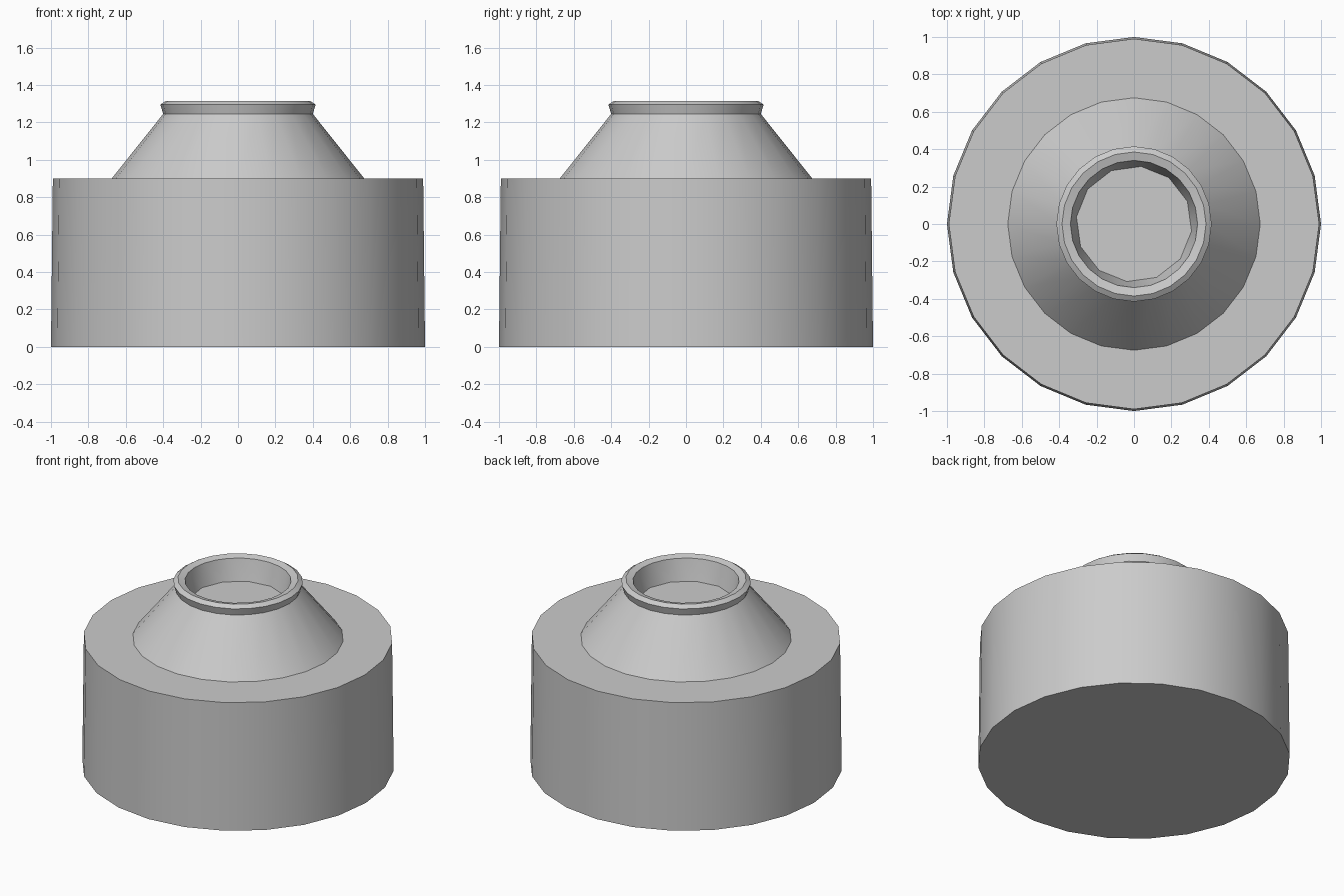
import bpy, bmesh, math

cube = bpy.data.objects.get("Cube")
if cube:
    bpy.data.objects.remove(cube, do_unlink=True)

SIDES = 24
grey = bpy.data.materials.new("plain grey")
grey.use_nodes = True
colour = (0.6, 0.6, 0.6, 1)
grey.diffuse_color = colour
grey.node_tree.nodes["Principled BSDF"].inputs["Base Color"].default_value = colour


def ring(bm, radius, z, sides=SIDES, turn=0.0):
    """A closed loop of edges around the z axis."""
    angles = [turn + math.tau * i / sides for i in range(sides)]
    verts = [bm.verts.new((radius * math.cos(a), radius * math.sin(a), z)) for a in angles]
    edges = [bm.edges.new((verts[i], verts[(i + 1) % sides])) for i in range(sides)]
    return verts, edges


def finish(bm, name):
    mesh = bpy.data.meshes.new(name)
    bm.to_mesh(mesh)
    bm.free()
    mesh.materials.append(grey)
    obj = bpy.data.objects.new(name, mesh)
    bpy.context.collection.objects.link(obj)
    bpy.ops.object.select_all(action="DESELECT")
    obj.select_set(True)
    bpy.context.view_layer.objects.active = obj
    bpy.ops.object.shade_smooth_by_angle(angle=math.radians(25))
    return obj


def turned(name, profile, cap_bottom=False):
    """Turn a (radius, z) profile, listed outside face upward, about z."""
    bm = bmesh.new()
    loops = [ring(bm, r, z)[0] for r, z in profile]
    for low, high in zip(loops, loops[1:]):
        for i in range(SIDES):
            j = (i + 1) % SIDES
            bm.faces.new((low[i], low[j], high[j], high[i]))
    if cap_bottom:
        bm.faces.new(loops[0][::-1])
    return finish(bm, name)


# Wide, slightly tapered drum with an open shoulder under the cone
turned("base_drum", [(1.0, 0), (0.99, 0.9), (0.67, 0.9)], cap_bottom=True)

# Sloping shoulder
turned("cone_neck", [(0.675, 0.9), (0.4, 1.245)])

# Flared collar with a chamfered top and a lip sloping inward
turned("collar", [(0.4, 1.245), (0.415, 1.295), (0.385, 1.315), (0.34, 1.303)])

# Shallow well: round mouth narrowing to a coarser flat floor
bm = bmesh.new()
mouth, mouth_edges = ring(bm, 0.34, 1.303)
floor, floor_edges = ring(bm, 0.31, 1.155, 12, math.radians(23))
bmesh.ops.bridge_loops(bm, edges=mouth_edges + floor_edges)
bm.faces.new(floor)
bm.normal_update()
for face in bm.faces:
    centre = face.calc_center_median()
    inward = face.normal.z - face.normal.x * centre.x - face.normal.y * centre.y
    if inward < 0:
        face.normal_flip()
finish(bm, "well")
